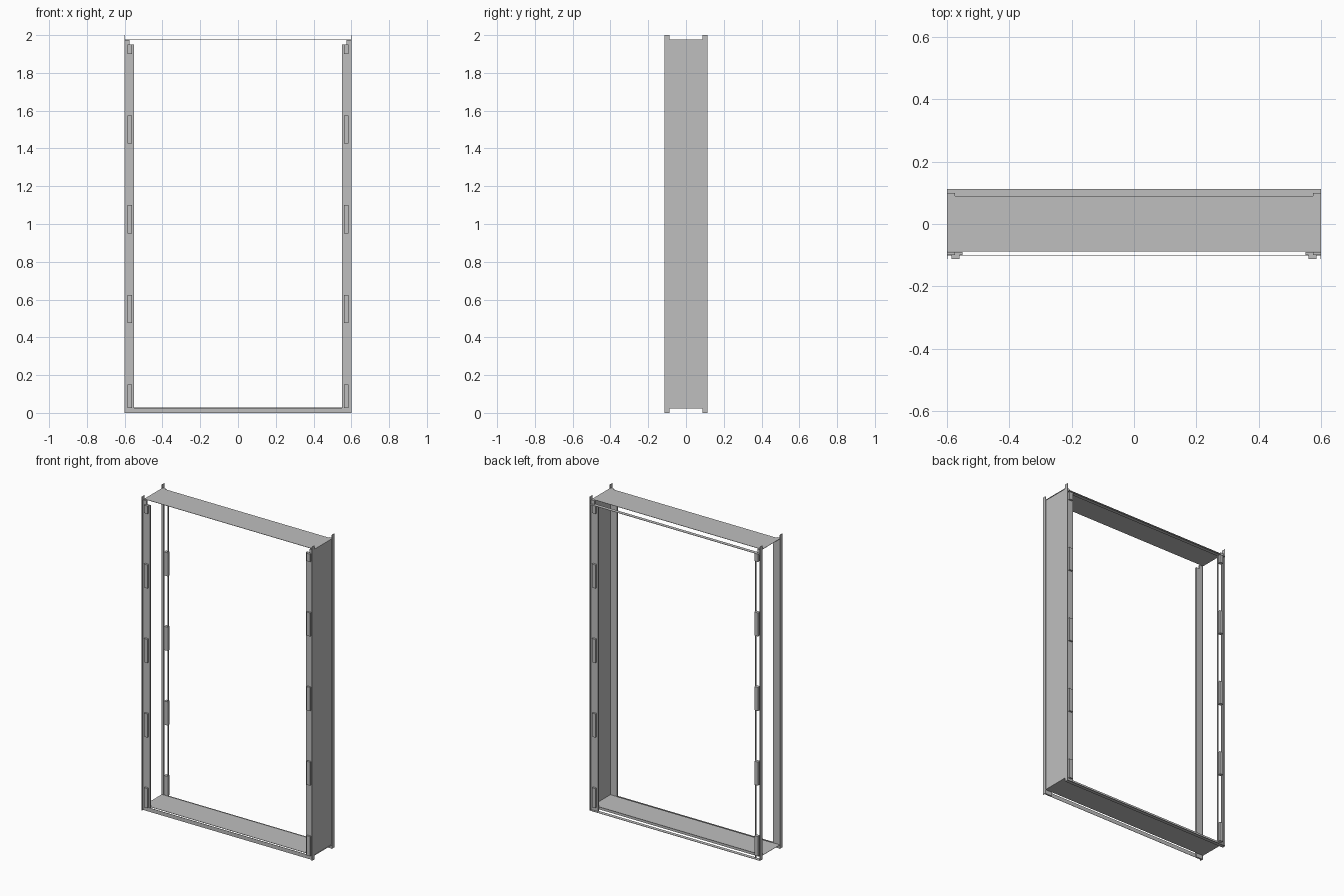
import bpy
import bmesh
from mathutils import Vector

old = bpy.data.objects.get("Cube")
if old:
    bpy.data.objects.remove(old, do_unlink=True)

grey = bpy.data.materials.new("plain grey")
grey.use_nodes = True
colour = (0.52, 0.52, 0.52, 1)
grey.diffuse_color = colour
grey.node_tree.nodes["Principled BSDF"].inputs["Base Color"].default_value = colour

SHEET = 0.002      # sheet thickness
HALF = 0.6         # half width
LOW, HIGH = 0.025, 1.975


def blocks(name, boxes):
    """One object from boxes given as x, y and z ranges."""
    bm = bmesh.new()
    for ranges in boxes:
        lo = Vector([min(r) for r in ranges])
        hi = Vector([max(r) for r in ranges])
        made = bmesh.ops.create_cube(bm, size=1)
        for v in made["verts"]:
            v.co = (lo + hi) / 2 + Vector([c * s for c, s in zip(v.co, hi - lo)])
    mesh = bpy.data.meshes.new(name)
    bm.to_mesh(mesh)
    bm.free()
    mesh.materials.append(grey)
    obj = bpy.data.objects.new(name, mesh)
    bpy.context.collection.objects.link(obj)


def at(centre):
    return (centre - SHEET / 2, centre + SHEET / 2)


# Head, sill and the single side wall
full = (-HALF, HALF)
depth = (-0.088, 0.09)
blocks("head_panel", [(full, depth, at(HIGH))])
blocks("sill_panel", [(full, depth, at(LOW))])
blocks("side_wall", [(at(0.595), depth, (LOW, HIGH))])

# Lips along the head and sill
blocks("head_back_strip", [(full, (0.09, 0.113), at(1.95))])
blocks("sill_back_strip", [(full, (0.09, 0.113), (0, SHEET))])
blocks("sill_front_lip", [(full, at(-0.1), (0, LOW))])
blocks("sill_back_lip", [(full, at(0.09), (0.013, 0.029))])

# Clip heights repeat evenly up each post
PITCH = 0.475
clips = [(max(LOW, i * PITCH), min(1.95, i * PITCH + 0.15)) for i in range(5)]

for side, s in (("left", 1), ("right", -1)):
    for end, d in (("front", -1), ("back", 1)):
        label = f"{end}_{side}"
        inner, outer = s * 0.55, s * HALF
        clip_x = (s * 0.56, s * 0.585)
        web = (d * 0.09, d * 0.1)
        slotted = end == "back" and side == "right"

        # Post web, with open slots between clips on one corner
        if slotted:
            post = [((s * 0.587, outer), web, (0, 1.95)),
                    ((s * 0.556, s * 0.56), web, (0, 1.95))]
        else:
            post = [((inner, outer), web, (0, 1.95))]
        post.append(((s * 0.575, outer), web, (1.95, HIGH)))
        blocks(label + "_post", post)

        # Outer lip rising into a corner tab
        blocks(label + "_lip", [((outer - s * SHEET, outer),
                                 (d * 0.088, d * 0.113), (0, 2))])

        # Raised clips
        blocks(label + "_clips", [(clip_x, (d * 0.09, d * 0.112), z) for z in clips])
